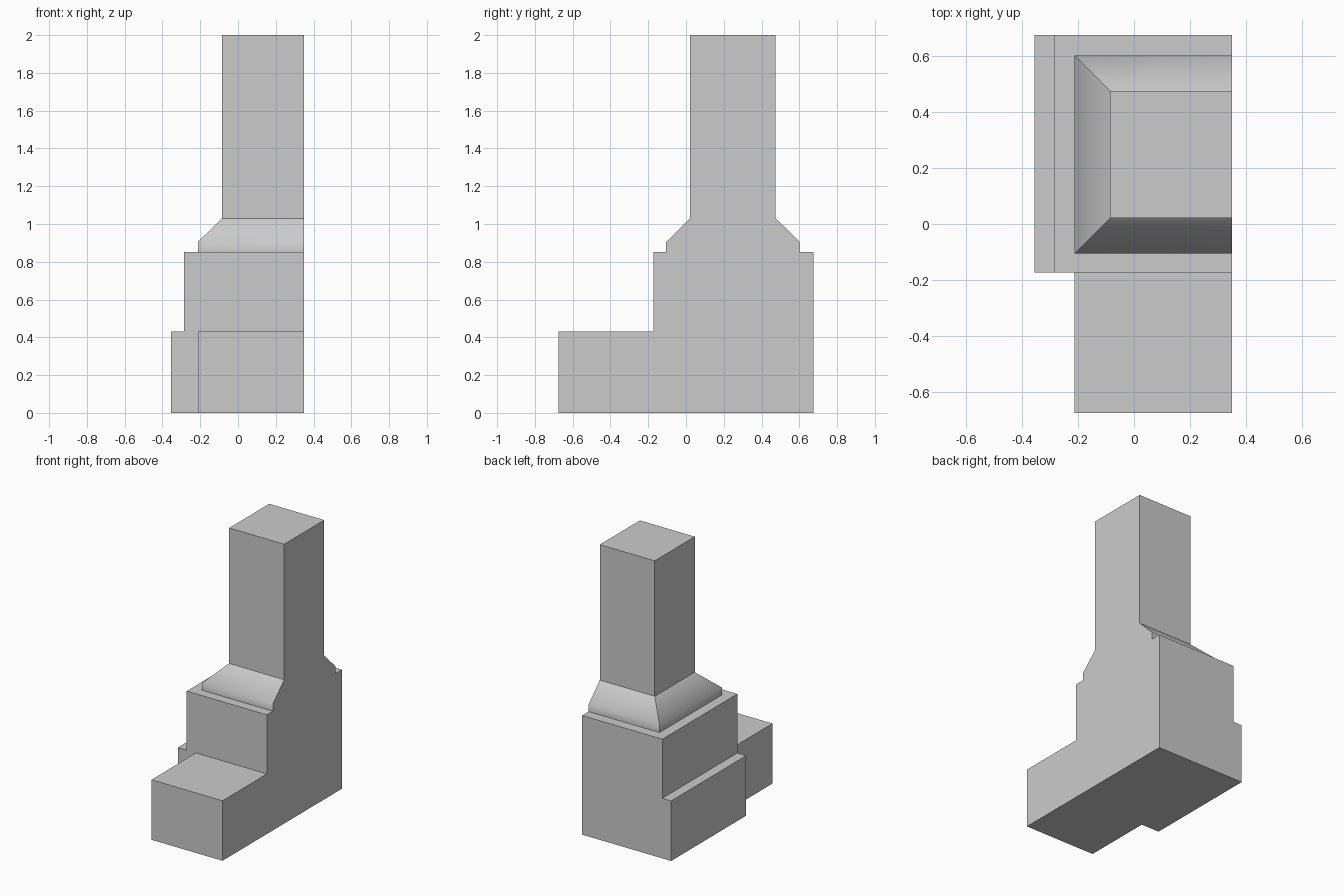
import bpy, bmesh, math

cube = bpy.data.objects.get("Cube")
if cube:
    bpy.data.objects.remove(cube, do_unlink=True)

COLOUR = (0.6, 0.6, 0.6, 1)
grey = bpy.data.materials.new("plain grey")
grey.use_nodes = True
grey.diffuse_color = COLOUR
grey.node_tree.nodes["Principled BSDF"].inputs["Base Color"].default_value = COLOUR

WALL = 0.35  # flush side shared by every part


def loft(name, rings, caps=True):
    """Join equal-length rings of points into a shell."""
    bm = bmesh.new()
    loops = [[bm.verts.new(p) for p in ring] for ring in rings]
    n = len(loops[0])
    for a, b in zip(loops, loops[1:]):
        for i in range(n):
            j = (i + 1) % n
            bm.faces.new((a[i], a[j], b[j], b[i]))
    if caps:
        bm.faces.new(loops[0][::-1])
        bm.faces.new(loops[-1])
    bmesh.ops.recalc_face_normals(bm, faces=bm.faces)
    mesh = bpy.data.meshes.new(name)
    bm.to_mesh(mesh)
    bm.free()
    mesh.materials.append(grey)
    obj = bpy.data.objects.new(name, mesh)
    bpy.context.collection.objects.link(obj)
    return obj


def rect(x, y0, y1, z):
    """Level rectangle reaching from x to the flush wall."""
    return [(x, y0, z), (WALL, y0, z), (WALL, y1, z), (x, y1, z)]


def activate(obj):
    bpy.ops.object.select_all(action='DESELECT')
    obj.select_set(True)
    bpy.context.view_layer.objects.active = obj


# Firebox: side-stepped profile run from front to back
profile = [(-0.355, 0), (WALL, 0), (WALL, 0.853), (-0.285, 0.853),
           (-0.285, 0.43), (-0.355, 0.43)]
firebox = loft("firebox_and_hearth",
               [[(x, y, z) for x, z in profile] for y in (-0.173, 0.675)])

# Hearth: low block welded to the front of the firebox
hearth = loft("hearth_block", [rect(-0.212, -0.675, 0, z) for z in (0, 0.43)])
weld = firebox.modifiers.new("weld hearth", 'BOOLEAN')
weld.operation = 'UNION'
weld.solver = 'EXACT'
weld.object = hearth
activate(firebox)
bpy.ops.object.modifier_apply(modifier=weld.name)
bpy.data.objects.remove(hearth, do_unlink=True)

# Hood: short upright band, then a slope in to the chimney
hood = loft("hood", [rect(-0.212, -0.105, 0.602, 0.853),
                     rect(-0.212, -0.105, 0.602, 0.905),
                     rect(-0.085, 0.022, 0.475, 1.03)], caps=False)
activate(hood)
bpy.ops.object.shade_smooth_by_angle(angle=math.radians(50))

# Chimney
loft("chimney", [rect(-0.085, 0.022, 0.475, z) for z in (1.03, 2)])
